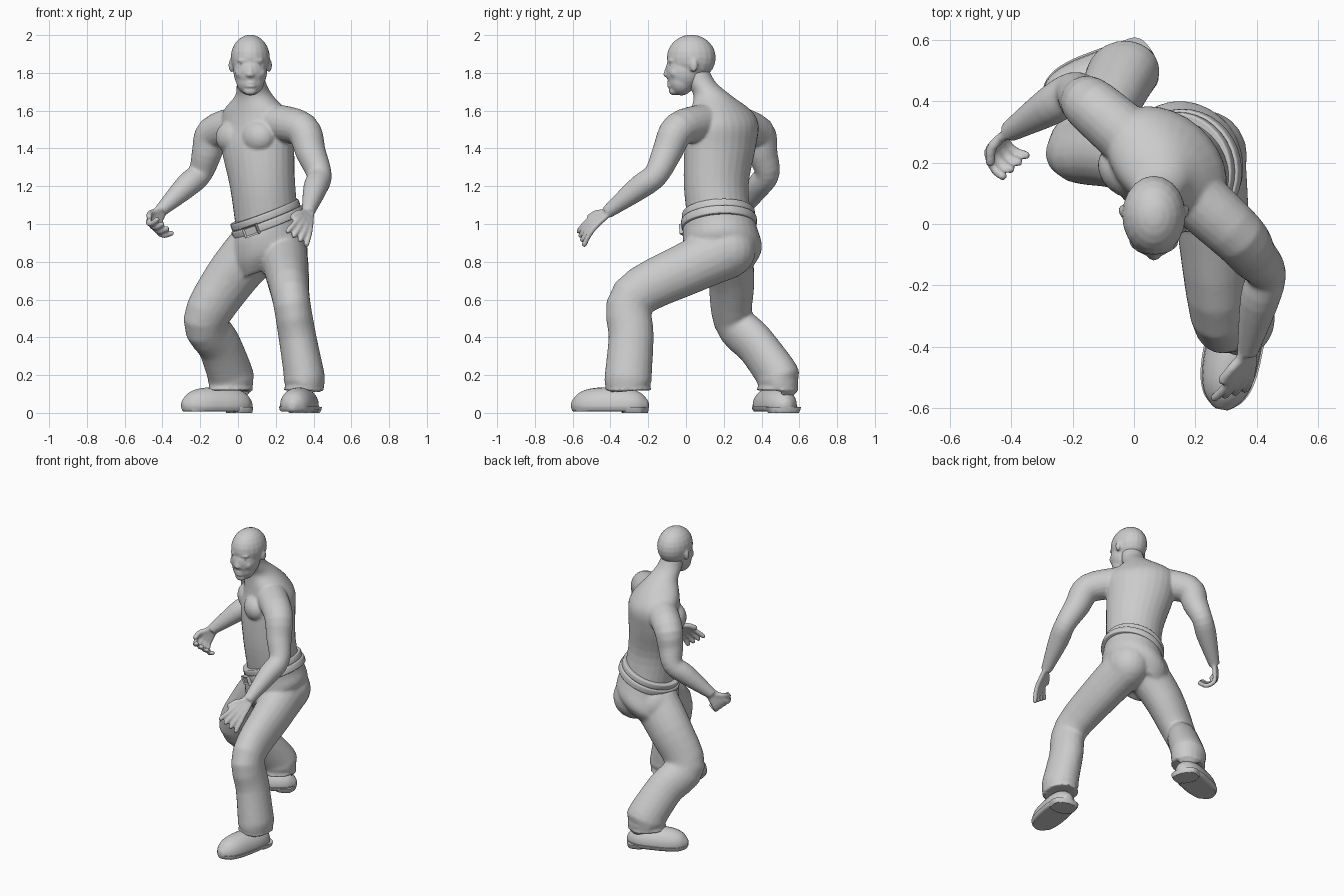
import bpy, bmesh, math
from mathutils import Vector, Matrix

if "Cube" in bpy.data.objects:
    bpy.data.objects.remove(bpy.data.objects["Cube"])

grey = bpy.data.materials.new("plain grey")
grey.use_nodes = True
grey.diffuse_color = (.6, .6, .6, 1)
grey.node_tree.nodes["Principled BSDF"].inputs["Base Color"].default_value = grey.diffuse_color

X, Z = Vector((1, 0, 0)), Vector((0, 0, 1))


def spline(stations, steps=4):
    """Pass a Catmull-Rom curve through every value of the stations."""
    padded = [stations[0], *stations, stations[-1]]
    result = []
    for before, start, end, after in zip(padded, padded[1:], padded[2:], padded[3:]):
        for step in range(steps):
            t = step / steps
            result.append([p + t / 2 * (q - o + t * (2 * o - 5 * p + 4 * q - r
                                                     + t * (3 * p - o - 3 * q + r)))
                           for o, p, q, r in zip(before, start, end, after)])
    return result + [list(stations[-1])]


def loft(bm, stations, side, sides=20, axis=None):
    """Tube of ellipses; a station is x, y, z, side radius and depth radius."""
    points = spline(stations)
    centres = [Vector(point[:3]) for point in points]
    rings = []
    for i, (centre, point) in enumerate(zip(centres, points)):
        along = axis or centres[min(i + 1, len(centres) - 1)] - centres[max(i - 1, 0)]
        along = along.normalized()
        across = (side - along * side.dot(along)).normalized() * point[3]
        depth = along.cross(across.normalized()) * point[4]
        turns = [math.tau * k / sides for k in range(sides)]
        rings.append([bm.verts.new(centre + across * math.cos(turn) + depth * math.sin(turn))
                      for turn in turns])
    for low, high in zip(rings, rings[1:]):
        for k in range(sides):
            n = (k + 1) % sides
            bm.faces.new((low[k], low[n], high[n], high[k]))
    bm.faces.new(rings[0][::-1])
    bm.faces.new(rings[-1])
    return [vert for ring in rings for vert in ring]


def blob(bm, centre, radii, turn=0):
    matrix = Matrix.Translation(centre) @ Matrix.Rotation(turn, 4, "Z") @ Matrix.Diagonal((*radii, 1))
    bmesh.ops.create_uvsphere(bm, u_segments=20, v_segments=12, radius=1, matrix=matrix)


def finish(bm, name, voxel=None, smooth=3, angle=180):
    """Turn the mesh into an object; a voxel size fuses its parts into one skin."""
    bmesh.ops.recalc_face_normals(bm, faces=bm.faces[:])
    mesh = bpy.data.meshes.new(name)
    bm.to_mesh(mesh)
    bm.free()
    mesh.materials.append(grey)
    ob = bpy.data.objects.new(name, mesh)
    bpy.context.collection.objects.link(ob)
    bpy.ops.object.select_all(action="DESELECT")
    ob.select_set(True)
    bpy.context.view_layer.objects.active = ob
    if voxel:
        fuse = ob.modifiers.new("fuse", "REMESH")
        fuse.mode, fuse.voxel_size, fuse.use_smooth_shade = "VOXEL", voxel, True
        soften = ob.modifiers.new("soften", "SMOOTH")
        soften.factor, soften.iterations = .5, smooth
    else:
        bpy.ops.object.shade_smooth_by_angle(angle=math.radians(angle))


# Joints of the pose
left_shoulder, left_elbow, left_wrist = map(Vector, ((.34, -.04, 1.5), (.43, -.16, 1.26), (.37, -.42, 1.06)))
right_shoulder, right_elbow, right_wrist = map(Vector, ((-.13, .38, 1.48), (-.2, .43, 1.27), (-.41, .3, 1.07)))
neck = Vector((.1, .18, 1.56))
chest_side = (left_shoulder - right_shoulder).normalized()
chest_side.z = 0
chest_front = chest_side.cross(Z)
chest_front.negate()
if chest_front.y > 0:
    chest_front.negate()
chest_turn = math.atan2(chest_side.y, chest_side.x)


def hand(bm, wrist, ahead, down, curl):
    """Four fingers that bend about the knuckle line, and a thumb."""
    ahead = ahead.normalized()
    knuckles = (down - ahead * down.dot(ahead)).normalized()
    for k in range(4):
        row = knuckles * .026 * (k - 1.5)
        path = [wrist + row * .6, wrist + row + ahead * .085]
        for joint in range(1, 4):
            bend = Matrix.Rotation(curl * joint, 3, knuckles)
            path.append(path[-1] + bend @ (ahead * .038 + row * .2))
        loft(bm, [(*point, .015, .015) for point in path], knuckles, 12)
        blob(bm, path[-1], [.015] * 3)
    palm = Matrix.Rotation(curl, 3, knuckles) @ ahead
    thumb = [wrist, wrist + ahead * .05 - knuckles * .05, wrist + (ahead + palm) * .05 - knuckles * .07]
    loft(bm, [(*point, .017, .017) for point in thumb], ahead.cross(knuckles), 12)
    blob(bm, thumb[-1], [.017] * 3)


def arm(bm, shoulder, elbow, wrist, ahead, down, curl):
    path = [shoulder.lerp(neck, .6), shoulder, shoulder.lerp(elbow, .5), elbow,
            elbow.lerp(wrist, .35), wrist]
    radii = .1, .092, .08, .066, .064, .034
    loft(bm, [(*point, r, r) for point, r in zip(path, radii)], chest_side)
    hand(bm, wrist, ahead, down, curl)


# Upper body: waist, chest, neck, pectorals, arms and hands under one skin
bm = bmesh.new()
loft(bm, [(.155, .18, 1, .17, .17), (.13, .16, 1.2, .18, .165), (.105, .18, 1.4, .21, .17),
          (.105, .195, 1.52, .22, .16), (.09, .185, 1.6, .19, .135), (.085, .14, 1.68, .1, .1),
          (.07, .08, 1.75, .075, .08), (.065, .05, 1.82, .07, .07)], chest_side, 28, Z)
for sign in (-1, 1):
    blob(bm, neck - Z * .1 + chest_side * .09 * sign + chest_front * .09, (.1, .08, .09), chest_turn)
arm(bm, left_shoulder, left_elbow, left_wrist, Vector((-.2, -.8, -.6)), Vector((.9, .4, -.5)), .15)
arm(bm, right_shoulder, right_elbow, right_wrist, Vector((-.45, -.4, -.85)), -Z, -.7)
finish(bm, "torso_and_arms", .008, 4)

# Head, with face and ears in mirrored pairs
bm = bmesh.new()
mid = .065
blob(bm, (mid, .028, 1.88), (.104, .13, .122))
blob(bm, (mid, -.008, 1.81), (.09, .1, .11))
blob(bm, (mid, -.025, 1.76), (.076, .07, .08))
blob(bm, (mid, -.065, 1.705), (.036, .026, .024))
for lip in (1.73, 1.748):
    blob(bm, (mid, -.086, lip), (.03, .014, .01))
blob(bm, (mid, -.1, 1.79), (.024, .02, .014))
loft(bm, [(mid, -.085, 1.86, .012, .012), (mid, -.107, 1.79, .014, .014)], X)
for sign in (-1, 1):
    blob(bm, (mid + .038 * sign, -.082, 1.865), (.034, .014, .01), .3 * sign)
    blob(bm, (mid + .05 * sign, -.058, 1.8), (.03, .028, .03))
    blob(bm, (mid + .1 * sign, .04, 1.84), (.014, .022, .036), -.3 * sign)
finish(bm, "head", .007)

bm = bmesh.new()
for sign in (-1, 1):
    blob(bm, (mid + .038 * sign, -.077, 1.842), (.018, .014, .009))
finish(bm, "eyes")


# Trousers: tilted pelvis, striding left leg, bent right leg, creased cuffs
def leg(bm, side, *joints):
    radii = (.13, .15), (.12, .14), (.1, .125), (.1, .12), (.108, .125)
    stations = [(*joint, *pair) for joint, pair in zip(joints, radii)]
    for fold in range(1, 4):
        ring = .1 + .01 * (fold % 2)
        stations.append((*(Vector(joints[-1]) - Z * .027 * fold), ring, ring * 1.15))
    loft(bm, stations, side)
    blob(bm, joints[0], (.135, .15, .145))


hip_side = Vector((.9, -.45, 0))
tilt = Vector((-.38, -.06, 1)).normalized()
waist = Vector((.155, .174, 1.02))
bm = bmesh.new()
loft(bm, [(*waist, .185, .185), (.155, .18, .96, .195, .2), (.16, .2, .86, .21, .2), (.13, .21, .76, .13, .14)],
     hip_side, 28, -tilt)
leg(bm, X, (.235, .22, .86), (.255, .02, .77), (.28, -.28, .61), (.315, -.29, .4), (.35, -.305, .2))
leg(bm, Vector((.45, -.9, 0)), (.08, .22, .86), (-.05, .24, .7), (-.17, .25, .49), (-.1, .37, .36), (-.04, .485, .2))
finish(bm, "trousers", .011, 5)


# Belt, and the rolled shirt hem above it
def band(name, lift, half, radius):
    bm = bmesh.new()
    rings = [(-1, .01), (-.8, 0), (.8, 0), (1, .01)]
    loft(bm, [(*(waist + tilt * (lift + half * t)), radius - inset, radius - inset) for t, inset in rings],
         hip_side, 36, tilt)
    finish(bm, name, angle=50)


band("belt", -.012, .022, .2)
band("shirt_hem", .03, .02, .192)

# Buckle with a recessed plate
bm = bmesh.new()
buckle_side = (hip_side - tilt * hip_side.dot(tilt)).normalized()
inward = tilt.cross(buckle_side)
frame = Matrix((buckle_side, inward, tilt)).transposed().to_4x4()
frame.translation = waist - tilt * .012 - inward * .205
bmesh.ops.create_cube(bm, size=1, matrix=frame @ Matrix.Diagonal((.085, .025, .055, 1)))
bmesh.ops.recalc_face_normals(bm, faces=bm.faces[:])
plate = min(bm.faces, key=lambda face: face.normal.dot(inward))
bmesh.ops.inset_region(bm, faces=[plate], thickness=.012, depth=0)
bmesh.ops.translate(bm, verts=plate.verts[:], vec=inward * .008)
finish(bm, "belt_buckle", angle=30)


# Shoes: rounded upper, wider sole and heel block, each flattened between two heights
def shoe(name, heel, toe):
    heel, toe = Vector(heel), Vector(toe)
    side = (toe - heel).cross(Z)
    bm = bmesh.new()
    for length, width, low, high in ((1, .09, .015, 1), (1, .096, .008, .035), (.35, .092, 0, .03)):
        stations = []
        for k in range(11):
            t = (1 - math.cos(math.pi * k / 10)) / 2
            swell = max(1 - abs(2 * t - 1) ** 3, .04) ** .5
            stations.append((*heel.lerp(toe, t * length), width * swell, .095 * swell))
        for vert in loft(bm, stations, side, 24):
            vert.co.z = min(max(vert.co.z, low), high)
    finish(bm, name, angle=45)


shoe("left_shoe", (.365, -.2, .04), (.285, -.605, .04))
shoe("right_shoe", (.07, .54, .04), (-.295, .4, .04))
